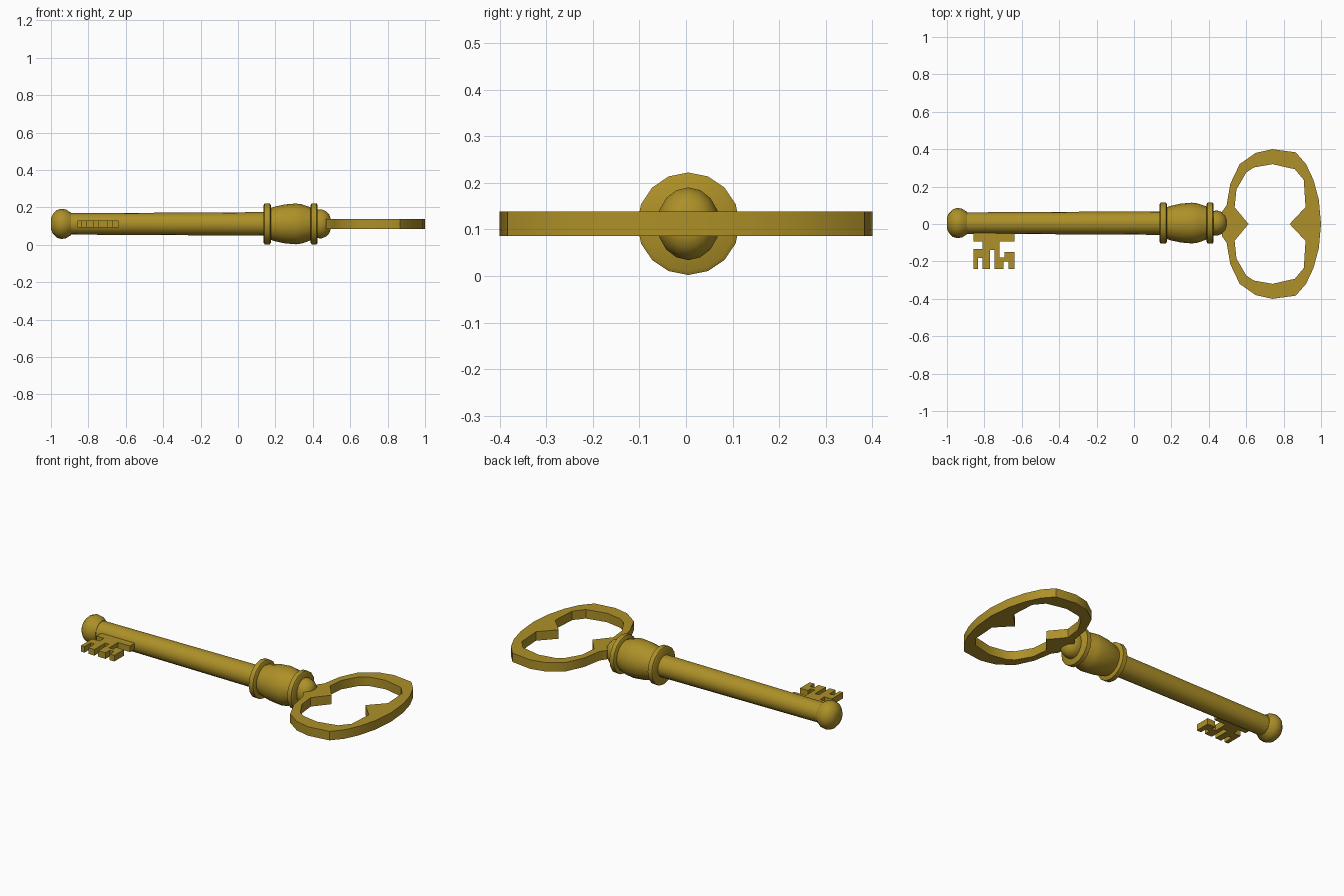
import bpy, bmesh, math

if "Cube" in bpy.data.objects:
    bpy.data.objects.remove(bpy.data.objects["Cube"])

CY, CZ = 0.005, 0.112   # axis of the key

brass = bpy.data.materials.new("aged brass")
brass.diffuse_color = (0.42, 0.28, 0.021, 1)
brass.use_nodes = True
brass.node_tree.nodes["Principled BSDF"].inputs["Base Color"].default_value = brass.diffuse_color


def finish(name, bm, angle=35):
    bmesh.ops.recalc_face_normals(bm, faces=bm.faces)
    me = bpy.data.meshes.new(name)
    bm.to_mesh(me)
    bm.free()
    ob = bpy.data.objects.new(name, me)
    bpy.context.collection.objects.link(ob)
    me.materials.append(brass)
    bpy.ops.object.select_all(action='DESELECT')
    ob.select_set(True)
    bpy.context.view_layer.objects.active = ob
    bpy.ops.object.shade_smooth_by_angle(angle=math.radians(angle))
    return ob


def turned(name, profile, sides=16, squash=1.0):
    """Solid turned about the key axis from (x, radius) points."""
    bm = bmesh.new()
    rings = []
    for x, r in profile:
        rings.append([bm.verts.new((x,
                                    CY + squash * r * math.cos(2 * math.pi * i / sides),
                                    CZ + r * math.sin(2 * math.pi * i / sides)))
                      for i in range(sides)])
    for a, b in zip(rings, rings[1:]):
        for i in range(sides):
            j = (i + 1) % sides
            bm.faces.new((a[i], a[j], b[j], b[i]))
    bm.faces.new(rings[0])
    bm.faces.new(rings[-1])
    return finish(name, bm)


def plate(name, outline, thick, mirror=False):
    """Flat plate from an (x, y) outline, optionally mirrored across y = 0."""
    bm = bmesh.new()
    z = CZ - thick / 2
    face = bm.faces.new([bm.verts.new((x, y, z)) for x, y in outline])
    top = bmesh.ops.extrude_face_region(bm, geom=[face])
    for v in top["geom"]:
        if isinstance(v, bmesh.types.BMVert):
            v.co.z += thick
    if mirror:
        seam = [f for f in bm.faces if all(abs(v.co.y) < 1e-5 for v in f.verts)]
        bmesh.ops.delete(bm, geom=seam, context='FACES_ONLY')
        dup = bmesh.ops.duplicate(bm, geom=bm.verts[:] + bm.edges[:] + bm.faces[:])
        for v in dup["geom"]:
            if isinstance(v, bmesh.types.BMVert):
                v.co.y *= -1
        bmesh.ops.remove_doubles(bm, verts=bm.verts, dist=1e-4)
    return finish(name, bm, 30)


# shank and rounded tip
turned("shank", [(-0.93, 0.057), (0.16, 0.063)])
turned("tip_knob", [(-1.0, 0.03), (-0.99, 0.052), (-0.97, 0.073), (-0.945, 0.081),
                    (-0.92, 0.077), (-0.893, 0.06)])

# two collars with the swelling barrel between them
for name, x0, x1 in (("inner_collar", 0.137, 0.176), ("outer_collar", 0.388, 0.426)):
    turned(name, [(x0, 0.1), (x0 + 0.006, 0.11), (x1 - 0.006, 0.11), (x1, 0.1)])
turned("barrel", [(0.17, 0.084), (0.2, 0.093), (0.25, 0.104), (0.31, 0.109),
                  (0.34, 0.105), (0.395, 0.086)])

# ball neck joining the bow
turned("neck", [(0.42, 0.075), (0.445, 0.078), (0.47, 0.068), (0.487, 0.052), (0.495, 0.03)],
       squash=0.86)

# bow: half outline, outside edge then inside edge, mirrored
outer = [(0.47, 0), (0.47, 0.065), (0.495, 0.1), (0.515, 0.215), (0.565, 0.32), (0.65, 0.38),
         (0.74, 0.4), (0.865, 0.383), (0.92, 0.32), (0.96, 0.235), (0.988, 0.13), (1.0, 0)]
inner = [(0.832, 0), (0.917, 0.09), (0.908, 0.235), (0.86, 0.293), (0.74, 0.32),
         (0.64, 0.302), (0.6, 0.275), (0.548, 0.185), (0.538, 0.09), (0.612, 0)]
plate("bow", outer + inner, 0.053, mirror=True)

# bit with its cut wards
bit = [(-0.858, 0), (-0.858, -0.094), (-0.81, -0.094), (-0.81, -0.135), (-0.858, -0.135),
       (-0.858, -0.24), (-0.835, -0.24), (-0.835, -0.182), (-0.81, -0.182), (-0.81, -0.24),
       (-0.77, -0.24), (-0.77, -0.14), (-0.745, -0.14), (-0.745, -0.24), (-0.697, -0.24),
       (-0.697, -0.2), (-0.67, -0.2), (-0.67, -0.24), (-0.64, -0.24), (-0.64, -0.15),
       (-0.692, -0.15), (-0.692, -0.178), (-0.718, -0.178), (-0.718, -0.094),
       (-0.64, -0.094), (-0.64, 0)]
plate("bit", bit, 0.036)
